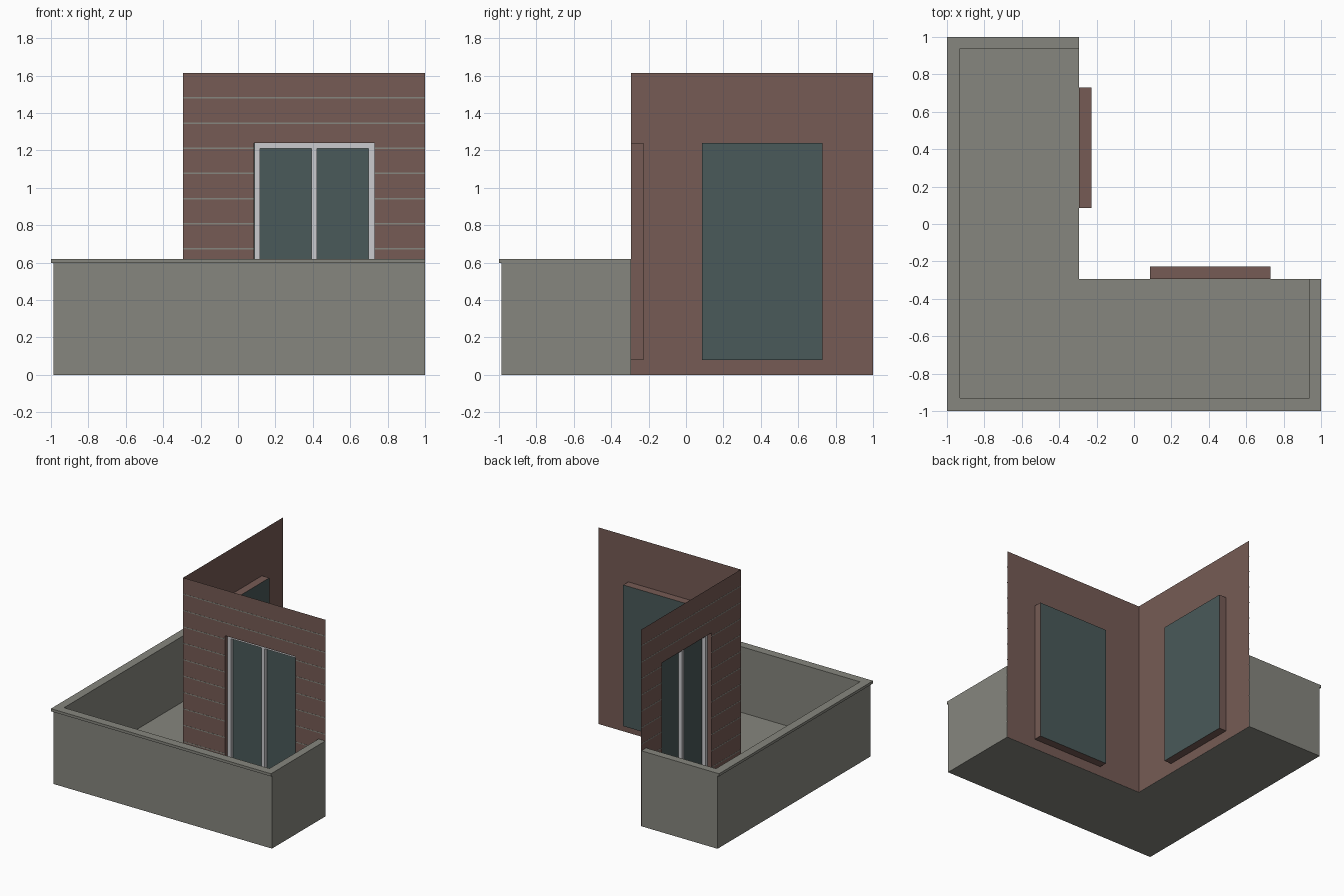
import bpy, bmesh

cube = bpy.data.objects.get("Cube")
if cube:
    bpy.data.objects.remove(cube, do_unlink=True)


def material(name, rgb):
    m = bpy.data.materials.new(name)
    m.use_nodes = True
    m.diffuse_color = (*rgb, 1)
    m.node_tree.nodes["Principled BSDF"].inputs["Base Color"].default_value = (*rgb, 1)
    return m


concrete = material("grey concrete", (0.24, 0.24, 0.21))
cladding = material("brown cladding", (0.18, 0.105, 0.09))
glass = material("dark teal glass", (0.067, 0.1, 0.1))
white = material("white frame", (0.6, 0.6, 0.62))

WALL = -0.293               # plane of both house walls
TOP = 1.615                 # top of the house walls
S0, S1 = 0.086, 0.73        # window opening along the wall
Z0, Z1 = 0.08, 1.24         # window opening in height
DEPTH = 0.066               # depth of the window recess


def finish(name, bm, mat):
    bm.normal_update()
    mesh = bpy.data.meshes.new(name)
    bm.to_mesh(mesh)
    bm.free()
    mesh.materials.append(mat)
    obj = bpy.data.objects.new(name, mesh)
    bpy.context.collection.objects.link(obj)


def prism(name, outline, z0, z1, mat):
    """Extrude a flat outline upward."""
    bm = bmesh.new()
    face = bm.faces.new([bm.verts.new((x, y, z0)) for x, y in outline])
    top = bmesh.ops.extrude_face_region(bm, geom=[face])["geom"]
    for v in top:
        if isinstance(v, bmesh.types.BMVert):
            v.co.z = z1
    bmesh.ops.recalc_face_normals(bm, faces=bm.faces)
    finish(name, bm, mat)


def place(side, s, d, z):
    """Map a point along, into and up a wall to model space."""
    return (WALL + d, s, z) if side else (s, WALL + d, z)


def quads(name, side, faces, mat):
    bm = bmesh.new()
    for f in faces:
        pts = [place(side, *p) for p in f]
        bm.faces.new([bm.verts.new(p) for p in (reversed(pts) if side else pts)])
    bmesh.ops.remove_doubles(bm, verts=bm.verts, dist=0.0001)
    finish(name, bm, mat)


def panel(s0, s1, z0, z1, d=0):
    return [(s0, d, z0), (s1, d, z0), (s1, d, z1), (s0, d, z1)]


def bars(name, side, boxes, d0, d1, mat):
    """Solid bars given as (s0, s1, z0, z1) between two depths."""
    bm = bmesh.new()
    for s0, s1, z0, z1 in boxes:
        v = [bm.verts.new(place(side, s, d, z))
             for d in (d0, d1) for s, z in ((s0, z0), (s1, z0), (s1, z1), (s0, z1))]
        bm.faces.new(v[:4])
        bm.faces.new(v[4:])
        for i in range(4):
            j = (i + 1) % 4
            bm.faces.new((v[i], v[j], v[j + 4], v[i + 4]))
    bmesh.ops.recalc_face_normals(bm, faces=bm.faces)
    finish(name, bm, mat)


# Balcony: floor slab, parapet and overhanging coping
def band(out, inner=0.93):
    end = inner + 0.008
    w = WALL - 0.002
    half = [(w, end), (-inner, end), (-inner, -inner), (end, -inner), (end, w)]
    return [(1, w), (1, -out), (-out, -out), (-out, 1), (w, 1)] + half


edge = WALL - 0.002
prism("floor_slab", [(0.99, edge), (0.99, -0.98), (-0.98, -0.98), (-0.98, 0.99),
                     (edge, 0.99), (edge, edge)], 0, Z0, concrete)
prism("parapet", band(0.987), 0, 0.598, concrete)
prism("coping", band(1), 0.598, 0.62, concrete)

# Two matching house walls, each with a recessed window
for side, label in enumerate(("front", "side")):
    # Wall skin around the opening
    quads(label + "_wall", side, [
        panel(WALL, S0, 0, Z0), panel(S0, S1, 0, Z0), panel(S1, 1, 0, Z0),
        panel(WALL, S0, Z0, Z1), panel(S1, 1, Z0, Z1),
        panel(WALL, S0, Z1, TOP), panel(S0, S1, Z1, TOP), panel(S1, 1, Z1, TOP)], cladding)

    # Recess lining
    rim = [(S0, Z0), (S1, Z0), (S1, Z1), (S0, Z1)]
    lining = []
    for i in range(4):
        (a, b), (c, e) = rim[i], rim[(i + 1) % 4]
        lining.append([(a, 0, b), (a, DEPTH, b), (c, DEPTH, e), (c, 0, e)])
    quads(label + "_window_reveal", side, lining, cladding)

    # Glass pane and frame
    quads(label + "_window_glass", side, [panel(S0, S1, Z0, Z1, DEPTH)], glass)
    a, b, c, e, t = S0 + 0.001, S1 - 0.001, Z0 + 0.001, Z1 - 0.001, 0.03
    mid = (S0 + S1) / 2
    bars(label + "_window_frame", side, [
        (a, a + t, c, e), (b - t, b, c, e), (a + t, b - t, e - t, e),
        (a + t, b - t, c, c + t), (mid - t / 2, mid + t / 2, c + t, e - t)],
        0.035, DEPTH - 0.002, white)

    # Thin joints between the cladding boards
    joints = []
    for k in range(1, 12):
        z = TOP - k * TOP / 12
        lo, hi = z - 0.004, z + 0.004
        if Z0 < z < Z1:
            joints += [(WALL, S0, lo, hi), (S1, 1, lo, hi)]
        else:
            joints.append((WALL, 1, lo, hi))
    bars(label + "_cladding_joints", side, joints, -0.0015, -0.0005, concrete)
